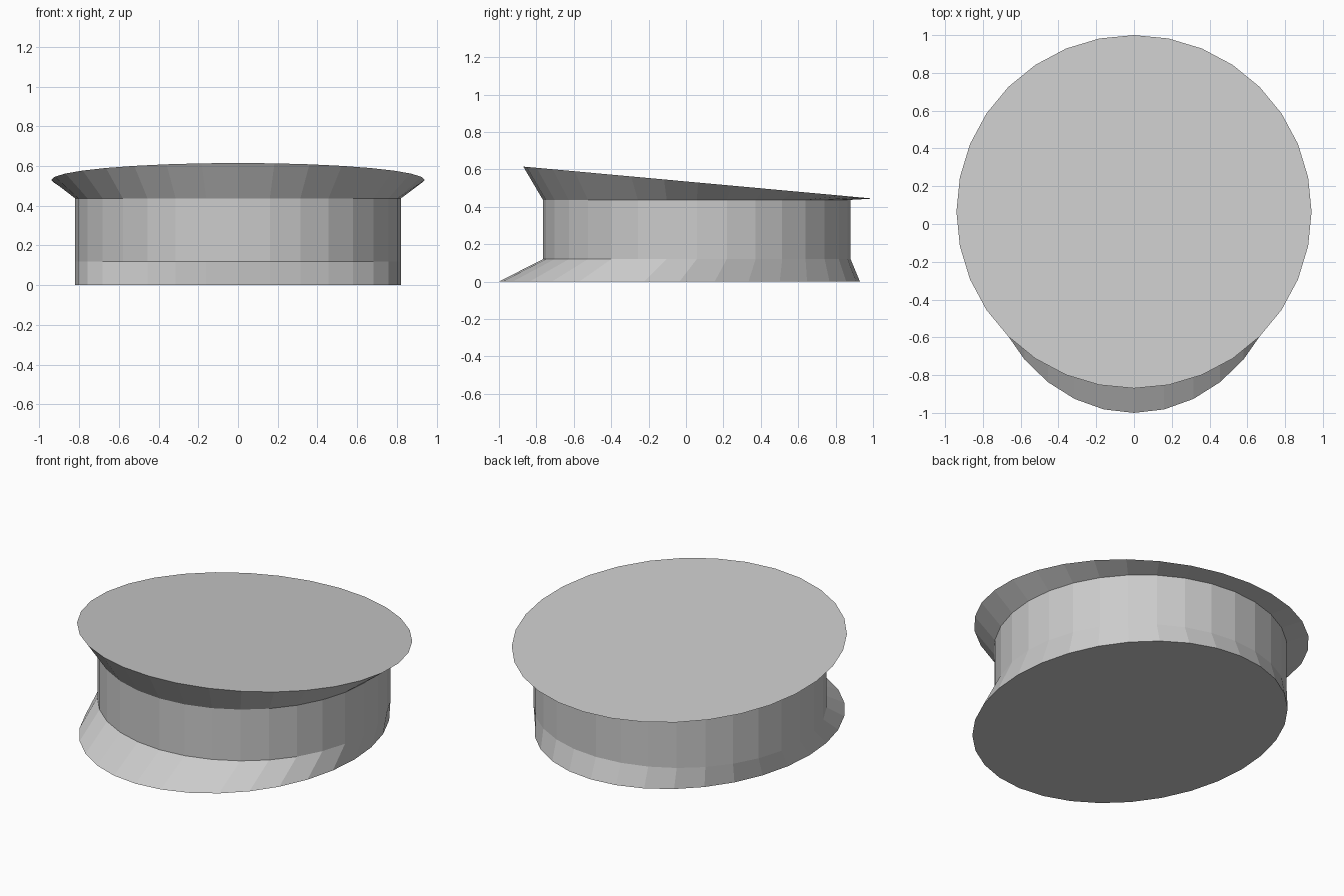
import bpy, bmesh
from math import sin, cos, pi

if "Cube" in bpy.data.objects:
    bpy.data.objects.remove(bpy.data.objects["Cube"])

SIDES = 32

# Stacked elliptical rings: x radius, y front, y back, z front, z back
RINGS = [
    (0.82, -1.00, 0.93, 0.0, 0.0),       # flared foot
    (0.82, -0.765, 0.88, 0.12, 0.12),    # bottom of the neck
    (0.82, -0.765, 0.88, 0.437, 0.437),  # top of the neck
    (0.94, -0.87, 1.00, 0.615, 0.444),   # tilted top rim
]


def add_ring(bm, rx, y0, y1, z0, z1):
    verts = []
    for i in range(SIDES):
        a = 2 * pi * i / SIDES
        t = (sin(a) + 1) / 2
        verts.append(bm.verts.new((rx * cos(a), y0 + (y1 - y0) * t, z0 + (z1 - z0) * t)))
    return verts


bm = bmesh.new()
rings = [add_ring(bm, *r) for r in RINGS]

# Side walls between neighbouring rings
for low, high in zip(rings, rings[1:]):
    for i in range(SIDES):
        j = (i + 1) % SIDES
        bm.faces.new((low[i], low[j], high[j], high[i]))

# Flat underside and sloping top
bm.faces.new(rings[0][::-1])
bm.faces.new(rings[-1])

mesh = bpy.data.meshes.new("button_cap")
bm.to_mesh(mesh)
bm.free()
bpy.context.collection.objects.link(bpy.data.objects.new("button_cap", mesh))
